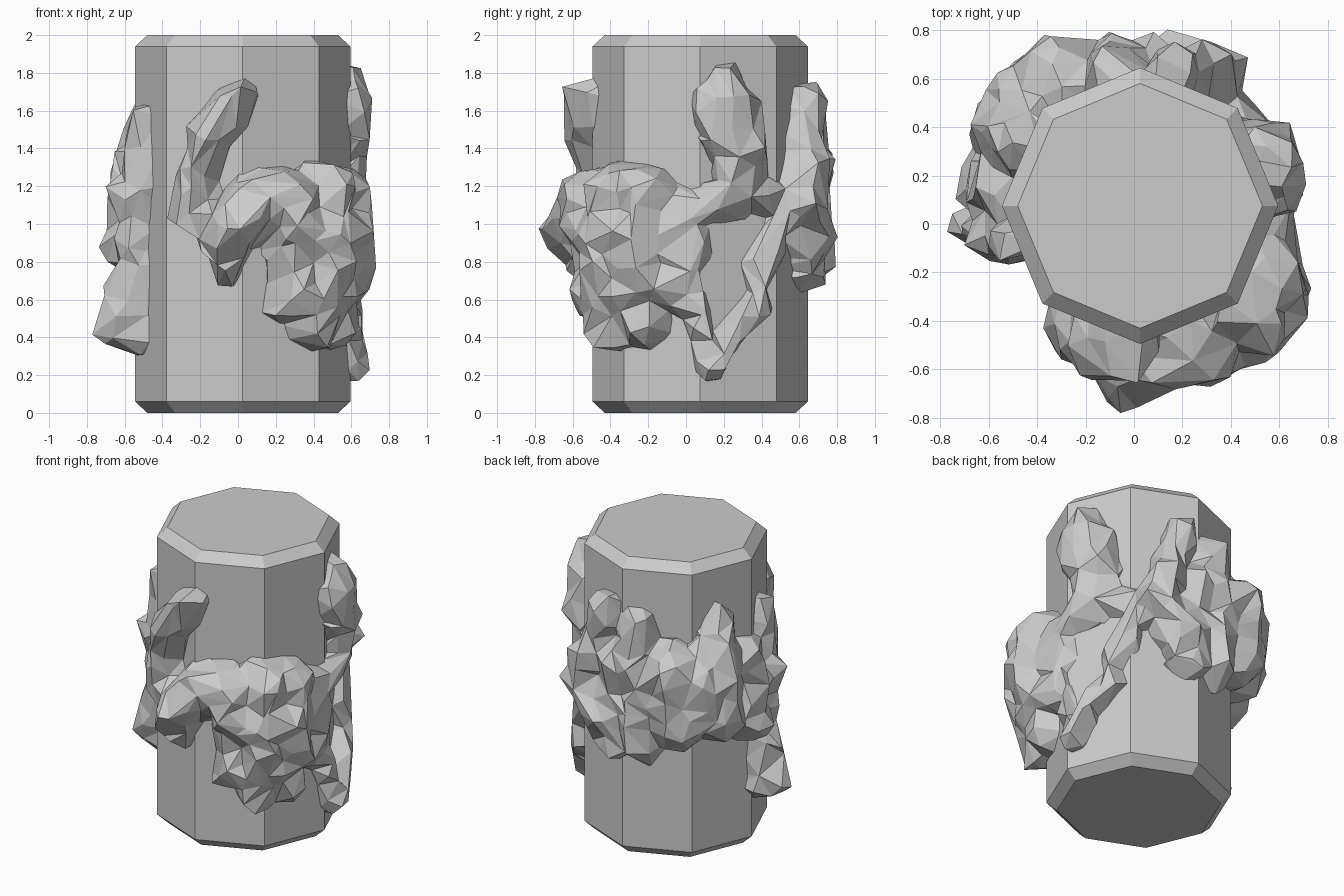
import bpy, bmesh
from math import radians
from mathutils import Vector, Matrix, noise

if "Cube" in bpy.data.objects:
    bpy.data.objects.remove(bpy.data.objects["Cube"], do_unlink=True)

AXIS = Vector((0.025, 0.075, 0))
RADIUS = 0.57

stone = bpy.data.materials.new("grey stone")
stone.use_nodes = True
stone.diffuse_color = (0.6, 0.6, 0.6, 1)
stone.node_tree.nodes["Principled BSDF"].inputs["Base Color"].default_value = stone.diffuse_color


def add_object(name, bm):
    mesh = bpy.data.meshes.new(name)
    bm.to_mesh(mesh)
    bm.free()
    mesh.materials.append(stone)
    obj = bpy.data.objects.new(name, mesh)
    bpy.context.collection.objects.link(obj)
    return obj


def bake(obj):
    """Replace the mesh with its modified result."""
    depsgraph = bpy.context.evaluated_depsgraph_get()
    mesh = bpy.data.meshes.new_from_object(obj.evaluated_get(depsgraph))
    obj.modifiers.clear()
    obj.data = mesh


def blob(bm, angle, z, width, thickness):
    """Flattened ball seated on the pillar wall."""
    turn = Matrix.Rotation(radians(angle), 4, "Z")
    place = Matrix.Translation(AXIS + Vector((0, 0, z)))
    seat = Matrix.Translation((RADIUS - 0.05, 0, 0))
    size = Matrix.Diagonal((thickness + 0.05, width, width, 1))
    bmesh.ops.create_icosphere(bm, subdivisions=2, radius=1,
                               matrix=place @ turn @ seat @ size)


def strand(bm, *points):
    """Run of blobs through (angle, height, half width, thickness) points."""
    for a, b in zip(points, points[1:]):
        a, b = Vector(a), Vector(b)
        for step in range(6):
            blob(bm, *a.lerp(b, step / 5))


# Eight-sided pillar with chamfered ends
bm = bmesh.new()
bmesh.ops.create_cone(bm, cap_ends=True, segments=8, radius1=RADIUS, radius2=RADIUS,
                      depth=2, matrix=Matrix.Translation(AXIS + Vector((0, 0, 1))))
rims = [e for e in bm.edges if abs(e.verts[0].co.z - e.verts[1].co.z) < 0.1]
bmesh.ops.bevel(bm, geom=rims, offset=0.06, segments=1, affect="EDGES")
add_object("pillar", bm)

# Craggy growth wrapped around the pillar
bm = bmesh.new()
# front finger and hanging drip
strand(bm, (-119, 1.1, .13, .13), (-115, 1.3, .12, .13), (-106, 1.5, .12, .16),
       (-98, 1.62, .12, .17), (-91, 1.69, .08, .15))
strand(bm, (-97, .74, .06, .15), (-97, .94, .16, .28), (-84, 1.12, .17, .22), (-70, 1.16, .14, .22))
strand(bm, (-119, 1.05, .12, .13), (-100, .98, .13, .2))
# front mass
strand(bm, (-67, .56, .1, .14), (-64, .78, .12, .19), (-64, 1.13, .13, .23))
strand(bm, (-50, .45, .13, .18), (-47, .8, .17, .27), (-46, 1.18, .15, .26))
strand(bm, (-31, .47, .13, .14), (-31, .8, .17, .22), (-29, 1.17, .16, .19))
strand(bm, (-64, .98, .16, .24), (-47, .95, .2, .28), (-31, .95, .2, .23), (-15, .9, .18, .1))
strand(bm, (-60, .62, .13, .18), (-40, .62, .15, .21), (-14, .68, .14, .09))
strand(bm, (-10, .62, .12, .07), (-9, .85, .15, .08), (-9, 1.08, .13, .07))
# looping drip
strand(bm, (-2, .58, .09, .06), (6, .25, .08, .12), (18, .42, .07, .09), (34, .57, .09, .06),
       (37, .78, .09, .06), (47, 1.03, .1, .06), (60, 1.1, .11, .19))
# left finger
strand(bm, (14, 1.76, .09, .08), (14, 1.58, .2, .15), (22, 1.38, .17, .13), (20, 1.14, .12, .09),
       (-5, 1.08, .12, .08))
strand(bm, (20, 1.16, .12, .09), (45, 1.15, .08, .03))
# back finger and back mass
strand(bm, (78, 1.67, .1, .1), (71, 1.42, .13, .14), (61, 1.14, .13, .2), (76, .92, .15, .17))
strand(bm, (83, .75, .13, .13), (87, 1.3, .15, .13))
strand(bm, (104, .82, .16, .15), (104, 1.2, .18, .15), (99, 1.58, .12, .1))
strand(bm, (126, .97, .2, .25), (124, 1.3, .22, .24))
strand(bm, (138, 1.05, .2, .25), (140, 1.32, .18, .22))
# right mass with its finger and foot
strand(bm, (150, .97, .16, .24), (150, 1.32, .18, .2), (153, 1.6, .11, .08))
strand(bm, (172, .9, .16, .19), (172, 1.3, .16, .13))
strand(bm, (187, .43, .12, .23), (188, .56, .11, .18), (190, .8, .12, .13), (190, 1.18, .12, .15))
strand(bm, (195, 1.2, .09, .09), (196, 1.42, .09, .08), (196, 1.57, .07, .07))
growth = add_object("craggy_growth", bm)

remesh = growth.modifiers.new("fuse", "REMESH")
remesh.mode = "VOXEL"
remesh.voxel_size = 0.025
bake(growth)

# Rough the surface, then reduce it to broad facets
for v in growth.data.vertices:
    v.co += noise.noise_vector(v.co * 6) * 0.04 + noise.noise_vector(v.co * 14) * 0.015
facets = growth.modifiers.new("facets", "DECIMATE")
facets.ratio = 1300 / (2 * len(growth.data.polygons))
bake(growth)
growth.data.shade_flat()
